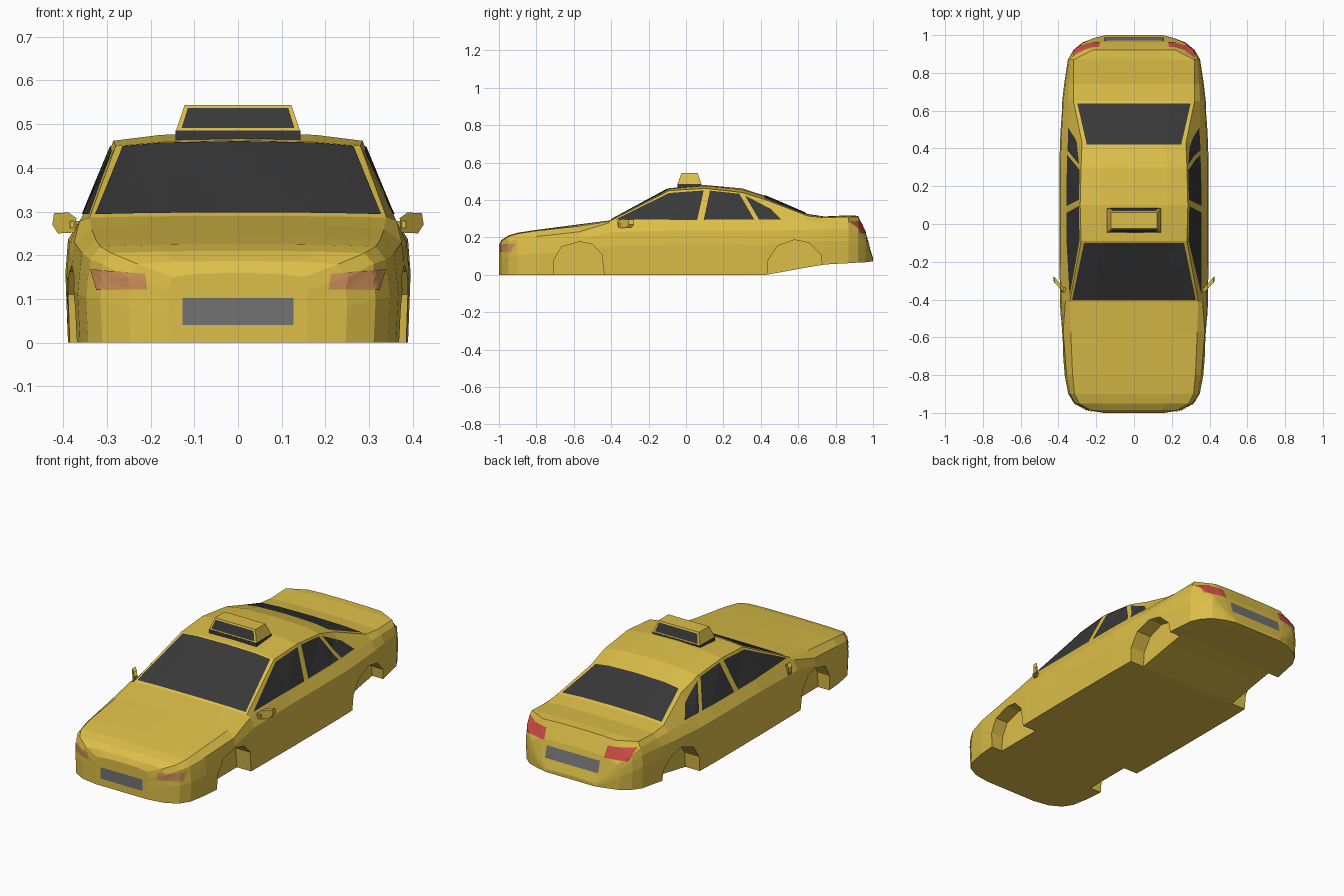
import bpy, bmesh
from mathutils import Vector
from mathutils.bvhtree import BVHTree

if "Cube" in bpy.data.objects:
    bpy.data.objects.remove(bpy.data.objects["Cube"])


def material(name, color):
    m = bpy.data.materials.new(name)
    m.diffuse_color = (*color, 1)
    m.use_nodes = True
    m.node_tree.nodes["Principled BSDF"].inputs["Base Color"].default_value = m.diffuse_color
    return m


YELLOW = material("yellow_paint", (0.72, 0.52, 0.065))
DARK = material("dark_glass", (0.04, 0.04, 0.04))
ORANGE = material("orange_lens", (0.6, 0.27, 0.1))
RED = material("red_lens", (0.63, 0.08, 0.06))
GREY = material("plate_grey", (0.17, 0.17, 0.17))


def finish(name, bm, mat, recalc=True):
    if recalc:
        bmesh.ops.recalc_face_normals(bm, faces=bm.faces)
    tree = BVHTree.FromBMesh(bm)
    me = bpy.data.meshes.new(name)
    bm.to_mesh(me)
    bm.free()
    ob = bpy.data.objects.new(name, me)
    bpy.context.collection.objects.link(ob)
    if mat:
        me.materials.append(mat)
    return ob, tree


def loft(name, rings, mat):
    """Skin equal-length point rings and cap both ends."""
    bm = bmesh.new()
    vs = [[bm.verts.new(p) for p in r] for r in rings]
    n = len(rings[0])
    for a, b in zip(vs, vs[1:]):
        for i in range(n):
            j = (i + 1) % n
            bm.faces.new((a[i], a[j], b[j], b[i]))
    bm.faces.new(vs[0])
    bm.faces.new(vs[-1])
    return finish(name, bm, mat)


def patch(name, tree, corners, axis, side, mat, n=12):
    """Project a four-cornered panel onto a surface along an axis."""
    a, b, c, d = [Vector(p) for p in corners]
    direction = Vector((0, 0, 0))
    direction[axis] = -side
    bm = bmesh.new()
    grid = []
    for i in range(n + 1):
        row = []
        for j in range(n + 1):
            u, v = i / n, j / n
            p = list((a * (1 - u) + b * u) * (1 - v) + (d * (1 - u) + c * u) * v)
            p.insert(axis, side * 2)
            hit, normal, _, _ = tree.ray_cast(Vector(p), direction)
            row.append(bm.verts.new(hit + normal * 0.003) if hit else None)
        grid.append(row)
    for i in range(n):
        for j in range(n):
            q = (grid[i][j], grid[i + 1][j], grid[i + 1][j + 1], grid[i][j + 1])
            if all(q):
                f = bm.faces.new(q)
                f.normal_update()
                if f.normal.dot(direction) > 0:
                    f.normal_flip()
    return finish(name, bm, mat, False)


# Body shell: y, half width, bottom z, shoulder x/z, roof edge x/z, centre z
stations = [
    (-1.00, .16, 0, .16, .12, .15, .15, .16),
    (-.985, .25, 0, .25, .15, .23, .18, .187),
    (-.95, .315, 0, .31, .18, .29, .205, .21),
    (-.90, .348, 0, .338, .19, .315, .22, .225),
    (-.80, .367, 0, .357, .205, .325, .235, .24),
    (-.57, .385, 0, .375, .23, .335, .26, .27),
    (-.41, .392, 0, .363, .278, .34, .286, .29),
    (-.09, .395, 0, .357, .288, .28, .45, .463),
    (.10, .395, 0, .357, .288, .285, .462, .48),
    (.30, .395, 0, .355, .288, .28, .44, .462),
    (.43, .392, 0, .352, .287, .275, .40, .42),
    (.65, .38, .04, .35, .285, .32, .315, .325),
    (.74, .37, .055, .345, .285, .32, .305, .312),
    (.87, .35, .062, .335, .28, .32, .31, .318),
    (.92, .322, .065, .312, .25, .22, .31, .315),
    (.96, .275, .067, .26, .2, .2, .225, .23),
    (.985, .21, .07, .2, .12, .18, .13, .135),
    (1.0, .15, .07, .15, .08, .14, .085, .09),
]
rings = []
for y, w, zb, xs, zs, xr, zr, zt in stations:
    h = zs - zb
    half = [(w * .985, zb), (w, zb + h * .55), (w * .985, zb + h * .82), (xs, zs),
            (xr, zr), (xr * .62, zr + (zt - zr) * .75)]
    ring = half + [(0, zt)] + [(-x, z) for x, z in reversed(half)]
    rings.append([(x, y, z) for x, z in ring])
body, skin = loft("body_shell", rings, YELLOW)

# Wheel arches
arches = {
    "front": [(-.71, -.05), (-.705, .08), (-.665, .15), (-.57, .177), (-.5, .163),
              (-.45, .11), (-.432, -.05)],
    "rear": [(.43, -.05), (.44, .08), (.49, .155), (.58, .187), (.66, .17),
             (.72, .11), (.742, -.05)],
}
for end, outline in arches.items():
    for s in (-1, 1):
        cutter, _ = loft(end + "_arch_cutter",
                         [[(s * x, y, z) for y, z in outline] for x in (.30, .5)], YELLOW)
        cutter.hide_render = True
        mod = body.modifiers.new("arch", 'BOOLEAN')
        mod.operation, mod.solver, mod.object = 'DIFFERENCE', 'EXACT', cutter
        bpy.context.view_layer.objects.active = body
        bpy.ops.object.modifier_apply(modifier=mod.name)
        bpy.data.objects.remove(cutter)

# Windscreen and rear window
patch("windscreen", skin, [(-.327, -.4), (.327, -.4), (.264, -.098), (-.264, -.098)], 2, 1, DARK)
patch("rear_window", skin, [(-.25, .42), (.25, .42), (.3, .638), (-.3, .638)], 2, 1, DARK)

# Side windows, lamps and mirrors, on both sides
windows = {
    "front_side_window": [(-.38, .293), (.06, .293), (.095, .45), (-.09, .436)],
    "rear_side_window": [(.095, .293), (.365, .293), (.285, .432), (.128, .449)],
    "quarter_window": [(.39, .293), (.51, .293), (.45, .352), (.315, .423)],
}
for s, label in ((1, "right"), (-1, "left")):
    for name, quad in windows.items():
        patch(f"{label}_{name}", skin, quad, 0, s, DARK)
    headlight = [(.207, .122), (.322, .12), (.336, .168), (.212, .157)]
    taillight = [(.18, .222), (.305, .222), (.325, .285), (.185, .278)]
    patch(label + "_headlight", skin, [(s * x, z) for x, z in headlight], 1, -1, ORANGE)
    patch(label + "_taillight", skin, [(s * x, z) for x, z in taillight], 1, 1, RED)
    outline = [(.372, .252), (.412, .25), (.425, .27), (.421, .296), (.388, .298), (.37, .285)]
    loft(label + "_mirror", [[(s * x, -.35 + (x - .37) * 1.1 + dy, z) for x, z in outline]
                             for dy in (-.016, .012)], YELLOW)
    loft(label + "_mirror_arm", [[(s * x, y, z) for y, z in
                                  ((-.36, .262), (-.335, .262), (-.335, .278), (-.36, .278))]
                                 for x in (.35, .385)], YELLOW)

# Number plates
patch("front_plate", skin, [(-.127, .04), (.127, .04), (.127, .102), (-.127, .102)], 1, -1, GREY)
patch("rear_plate", skin, [(-.16, .138), (.16, .138), (.16, .2), (-.16, .2)], 1, 1, GREY)


# Roof sign: dark plinth, tapered box and blank panels
def rect(x, y0, y1, z):
    return [(-x, y0, z), (x, y0, z), (x, y1, z), (-x, y1, z)]


loft("sign_plinth", [rect(.143, -.046, .084, .46), rect(.143, -.046, .084, .485)], DARK)
_, sign_tree = loft("roof_sign", [rect(.142, -.045, .083, .485), rect(.122, -.024, .062, .544)], YELLOW)
for side, label in ((-1, "front"), (1, "rear")):
    patch(label + "_sign_panel", sign_tree,
          [(-.129, .49), (.129, .49), (.115, .536), (-.115, .536)], 1, side, DARK, 1)
